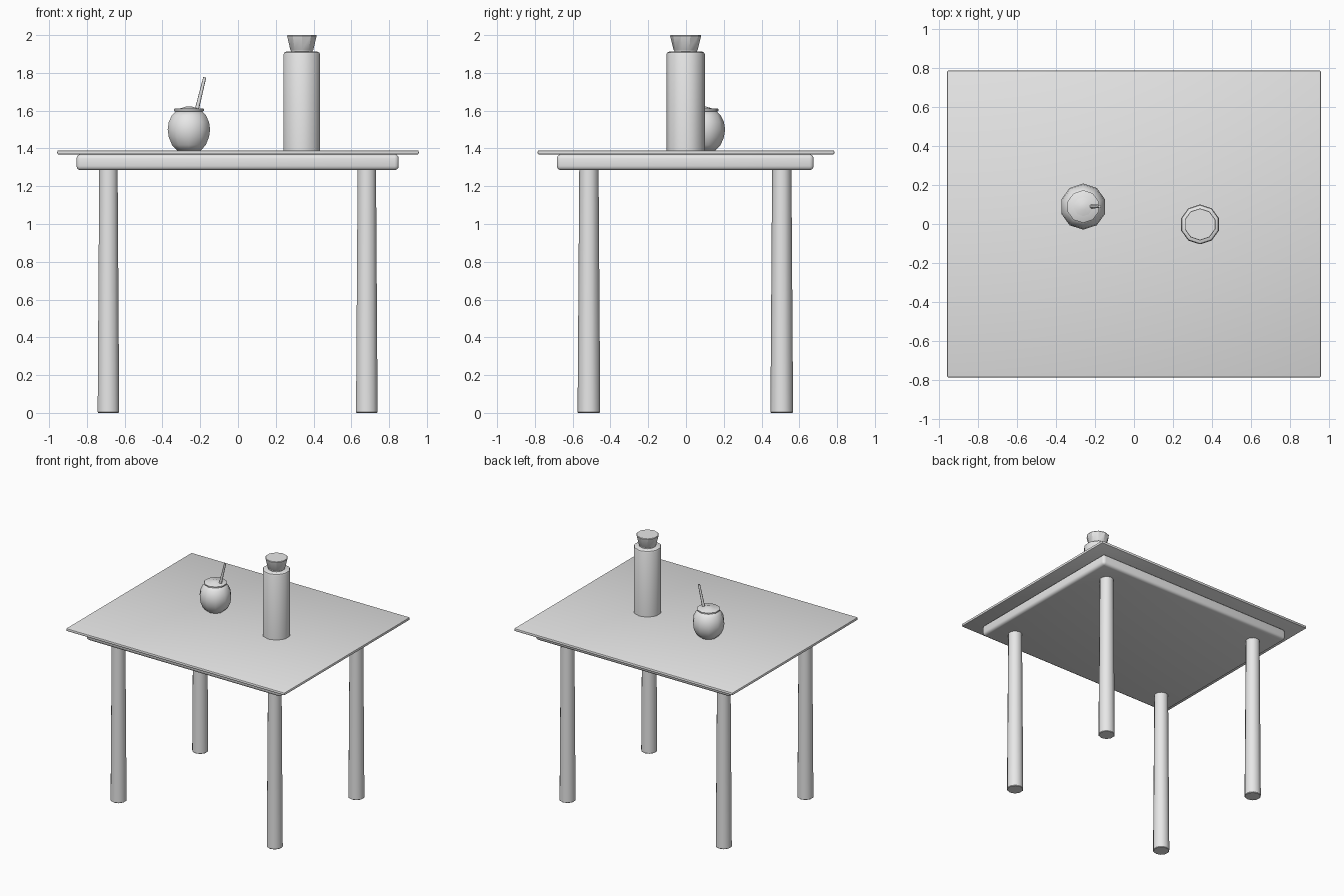
import bpy
import bmesh
import math
from mathutils import Vector

SIDES = 10
cube = bpy.data.objects.get("Cube")
if cube:
    bpy.data.objects.remove(cube, do_unlink=True)

grey = bpy.data.materials.new("plain_grey")
grey.use_nodes = True
grey.diffuse_color = (0.8, 0.8, 0.8, 1)
grey.node_tree.nodes["Principled BSDF"].inputs["Base Color"].default_value = (0.8, 0.8, 0.8, 1)


def finish(obj, name, angle=40):
    """Name the part, colour it and smooth it below the given angle."""
    obj.name = name
    obj.data.materials.clear()
    obj.data.materials.append(grey)
    bpy.ops.object.select_all(action="DESELECT")
    obj.select_set(True)
    bpy.context.view_layer.objects.active = obj
    bpy.ops.object.shade_smooth_by_angle(angle=math.radians(angle))
    return obj


def slab(name, centre, size, bevel, segments):
    """Box with rounded edges."""
    bpy.ops.mesh.primitive_cube_add(size=1, location=centre)
    obj = bpy.context.object
    obj.scale = size
    bpy.ops.object.transform_apply(location=False, rotation=False, scale=True)
    mod = obj.modifiers.new("rounding", "BEVEL")
    mod.width = bevel
    mod.segments = segments
    bpy.ops.object.modifier_apply(modifier=mod.name)
    return finish(obj, name)


def turned(name, x, y, profile, angle=40):
    """Closed solid turned round a vertical axis from (radius, z) points."""
    bm = bmesh.new()
    rings = []
    for r, z in profile:
        turns = [math.pi / 2 + math.tau * i / SIDES for i in range(SIDES)]
        rings.append([bm.verts.new((r * math.cos(a), r * math.sin(a), z)) for a in turns])
    for low, high in zip(rings, rings[1:]):
        for i in range(SIDES):
            j = (i + 1) % SIDES
            bm.faces.new((low[i], low[j], high[j], high[i]))
    bm.faces.new(reversed(rings[0]))
    bm.faces.new(rings[-1])
    mesh = bpy.data.meshes.new(name)
    bm.to_mesh(mesh)
    bm.free()
    obj = bpy.data.objects.new(name, mesh)
    obj.location = (x, y, 0)
    bpy.context.collection.objects.link(obj)
    return finish(obj, name, angle)


# Table: thin top sheet, thick slab below it and four tapered legs
slab("table_top", (0, 0, 1.379), (1.914, 1.572, 0.022), 0.008, 2)
slab("table_slab", (-0.002, -0.004, 1.327), (1.706, 1.36, 0.084), 0.022, 3)
for side, x in (("right", -0.686), ("left", 0.682)):
    for end, y in (("front", -0.514), ("back", 0.507)):
        turned(f"{end}_{side}_leg", x, y, [(0.056, 0), (0.06, 0.004), (0.051, 1.3)])

# Flask with a flared stopper
turned("flask_body", 0.338, -0.002,
       [(0.102, 1.388), (0.102, 1.897), (0.098, 1.907), (0.088, 1.912)])
turned("flask_neck", 0.338, -0.002, [(0.06, 1.905), (0.06, 1.922)])
turned("flask_stopper", 0.338, -0.002,
       [(0.058, 1.915), (0.064, 1.922), (0.082, 1.996), (0.08, 2.0)], 30)

# Round drinking gourd, its rim and the heap of leaves inside
GX, GY = -0.26, 0.089
turned("gourd_cup", GX, GY,
       [(0.065, 1.388), (0.094, 1.418), (0.112, 1.46), (0.118, 1.5),
        (0.112, 1.54), (0.095, 1.575), (0.073, 1.596)], 60)
turned("gourd_rim", GX, GY,
       [(0.074, 1.594), (0.084, 1.599), (0.084, 1.608), (0.078, 1.612)])
turned("leaf_heap", GX, GY,
       [(0.074, 1.605), (0.045, 1.613), (0.018, 1.621)], 60)

# Slanted drinking straw
start, end = Vector((-0.222, 0.09, 1.59)), Vector((-0.176, 0.09, 1.777))
line = end - start
bpy.ops.mesh.primitive_cone_add(vertices=8, radius1=0.011, radius2=0.008,
                                depth=line.length, location=(start + end) / 2)
straw = bpy.context.object
straw.rotation_euler = line.to_track_quat("Z", "Y").to_euler()
finish(straw, "straw", 50)
